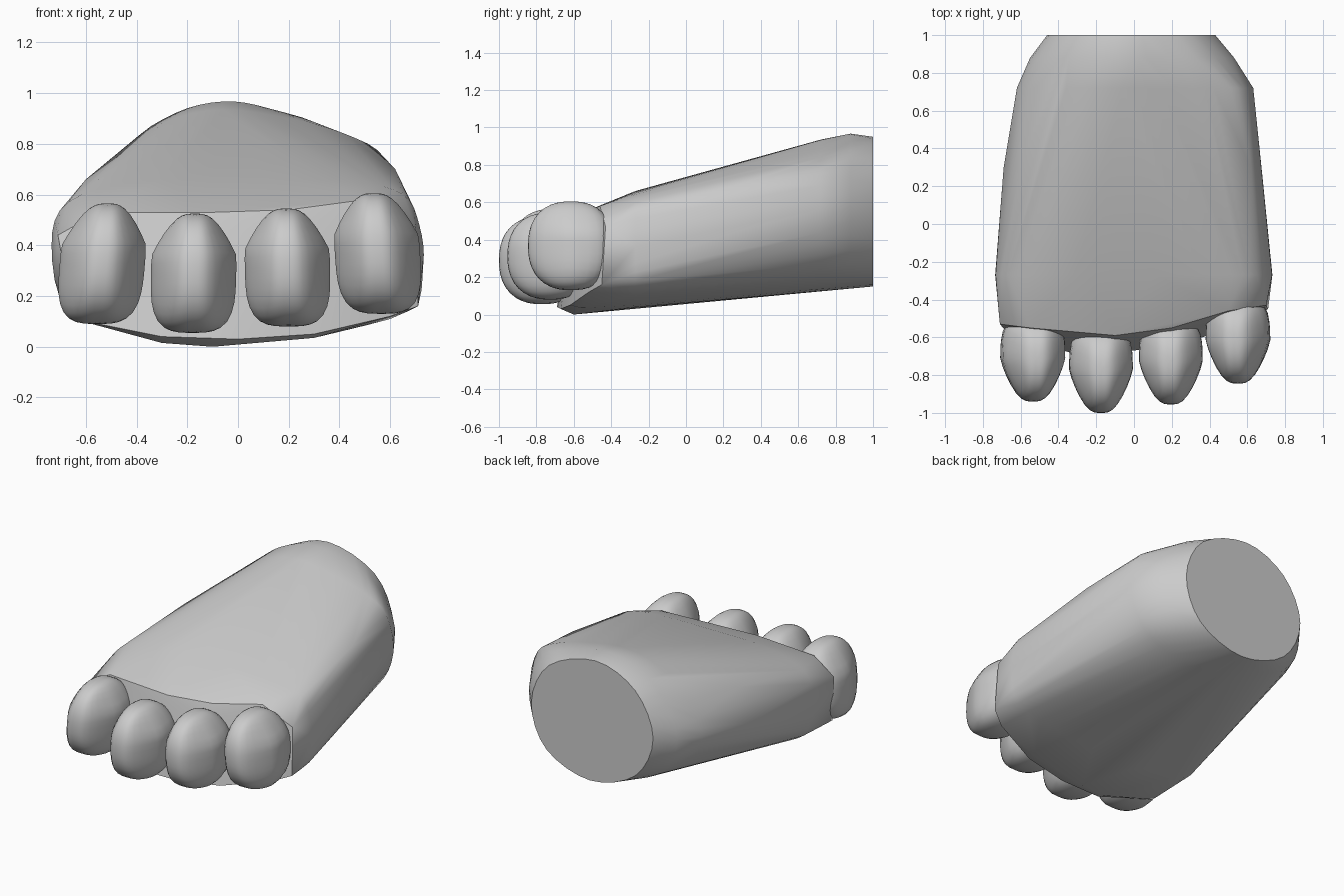
import bpy, bmesh
from mathutils import Vector

if "Cube" in bpy.data.objects:
    bpy.data.objects.remove(bpy.data.objects["Cube"])


def finish(bm, name, angle):
    bmesh.ops.recalc_face_normals(bm, faces=bm.faces)
    mesh = bpy.data.meshes.new(name)
    bm.to_mesh(mesh)
    bm.free()
    obj = bpy.data.objects.new(name, mesh)
    bpy.context.collection.objects.link(obj)
    bpy.ops.object.select_all(action='DESELECT')
    obj.select_set(True)
    bpy.context.view_layer.objects.active = obj
    bpy.ops.object.shade_smooth_by_angle(angle=angle)
    return obj


def smooth_loop(points, steps=4):
    """Closed Catmull-Rom curve through the points."""
    pts = [Vector(p) for p in points]
    n, out = len(pts), []
    for i in range(n):
        a, b, c, d = (pts[(i + k) % n] for k in (-1, 0, 1, 2))
        for s in range(steps):
            t = s / steps
            out.append(0.5 * (2 * b + (c - a) * t + (2 * a - 5 * b + 4 * c - d) * t * t
                              + (3 * b - a - 3 * c + d) * t ** 3))
    return out


# Foot cross-sections (x, z) from the ankle cut towards the toes
sections = {
    1.0: [(-.46, .55), (-.33, .83), (-.04, .95), (.3, .83), (.43, .55),
          (.32, .27), (0, .15), (-.33, .27)],
    0.88: [(-.55, .52), (-.43, .79), (-.25, .92), (-.06, .967), (.12, .94), (.38, .84),
           (.53, .58), (.42, .28), (0, .14), (-.42, .26)],
    0.72: [(-.62, .5), (-.52, .71), (-.3, .88), (-.06, .935), (.2, .9), (.42, .84),
           (.58, .74), (.63, .5), (.52, .27), (.25, .15), (-.05, .13), (-.3, .18), (-.54, .33)],
    -0.27: [(-.735, .4), (-.67, .57), (-.4, .65), (0, .66), (.45, .65), (.65, .6),
            (.715, .48), (.73, .32), (.67, .14), (.3, .05), (-.1, .035), (-.4, .06), (-.67, .14)],
}
# Side swell, front wall of the foot and the lip of the sole (x, y, z)
front = [(-.69, .3, .45), (.675, .3, .45), (.62, .3, .7), (-.6, .3, .66),
         (-.71, -.53, .44), (-.55, -.55, .53), (-.1, -.59, .53), (.2, -.55, .54), (.5, -.46, .58),
         (.7, -.43, .47), (-.1, -.61, .45), (.2, -.58, .45), (-.55, -.57, .43),
         (.71, -.45, .16), (.6, -.52, .12), (.3, -.62, .05), (0, -.67, .03),
         (-.3, -.69, .04), (-.65, -.6, .11), (-.3, -.62, .015), (-.1, -.6, 0), (.3, -.56, .035)]

bm = bmesh.new()
for y, outline in sections.items():
    for p in smooth_loop(outline):
        bm.verts.new((p.x, y, p.y))
for p in front:
    bm.verts.new(p)
bmesh.ops.convex_hull(bm, input=bm.verts)
bmesh.ops.delete(bm, geom=[v for v in bm.verts if not v.link_faces], context='VERTS')
finish(bm, "foot", 0.5)


# Toes: rounded boxes narrowing towards the top and the tip
def toe(name, x, tip, low, high, lean):
    bm = bmesh.new()
    bmesh.ops.create_uvsphere(bm, u_segments=32, v_segments=20, radius=1)
    a, b = 3.3, 2.35
    for v in bm.verts:
        cx, cy, cz = (abs(c) for c in v.co)
        p = v.co / (cx ** a + (cy ** b + cz ** b) ** (a / b)) ** (1 / a)
        width = .168 * (1 - .6 * max(0, p.z - .3)) * (1 - .48 * max(0, -p.y - .05))
        v.co = (x + p.x * width + lean * p.z,
                tip + .23 + .23 * p.y,
                (low + high) / 2 + p.z * (high - low) / 2)
    finish(bm, name, 0.7)


toe("toe_1", -.535, -.94, .09, .565, .02)
toe("toe_2", -.175, -1.0, .055, .525, .005)
toe("toe_3", .195, -.955, .08, .545, -.005)
toe("toe_4", .55, -.845, .13, .605, -.015)
